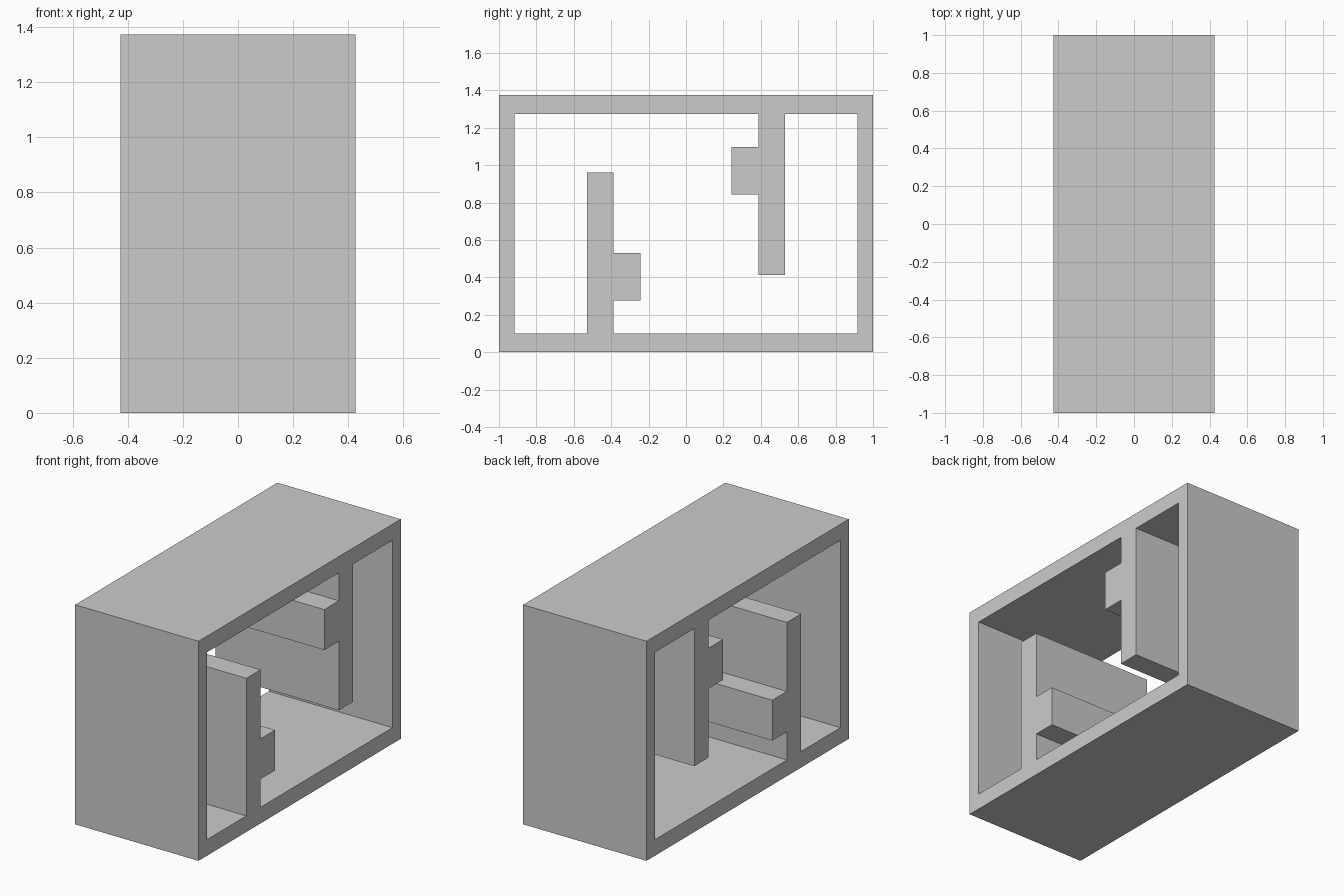
import bpy
from math import radians

if "Cube" in bpy.data.objects:
    bpy.data.objects.remove(bpy.data.objects["Cube"])

HALF_DEPTH = 0.427
HEIGHT = 1.374

# Outer rim of the box, in the y-z plane
outer = [(-1, 0), (1, 0), (1, HEIGHT), (-1, HEIGHT)]

# Half of the opening: left wall, then around the lower stepped partition
half = [(-0.917, HEIGHT - 0.101), (-0.917, 0.101), (-0.528, 0.101), (-0.528, 0.962),
        (-0.388, 0.962), (-0.388, 0.53), (-0.244, 0.53), (-0.244, 0.277),
        (-0.388, 0.277), (-0.388, 0.101)]
# The upper partition is the lower one turned by half a revolution
opening = half + [(-y, HEIGHT - z) for y, z in half]

# Filled profile with a hole, extruded across the depth
curve = bpy.data.curves.new("partitioned_frame", 'CURVE')
curve.dimensions = '2D'
curve.fill_mode = 'BOTH'
curve.extrude = HALF_DEPTH
for loop in (outer, opening):
    spline = curve.splines.new('POLY')
    spline.points.add(len(loop) - 1)
    for point, (y, z) in zip(spline.points, loop):
        point.co = (y, z, 0, 1)
    spline.use_cyclic_u = True

frame = bpy.data.objects.new("partitioned_frame", curve)
bpy.context.collection.objects.link(frame)
frame.rotation_euler = (radians(90), 0, radians(90))

# Convert to a flat-shaded mesh
bpy.context.view_layer.objects.active = frame
frame.select_set(True)
bpy.ops.object.convert(target='MESH')
bpy.ops.object.transform_apply(location=False, rotation=True, scale=False)
bpy.ops.object.shade_flat()
